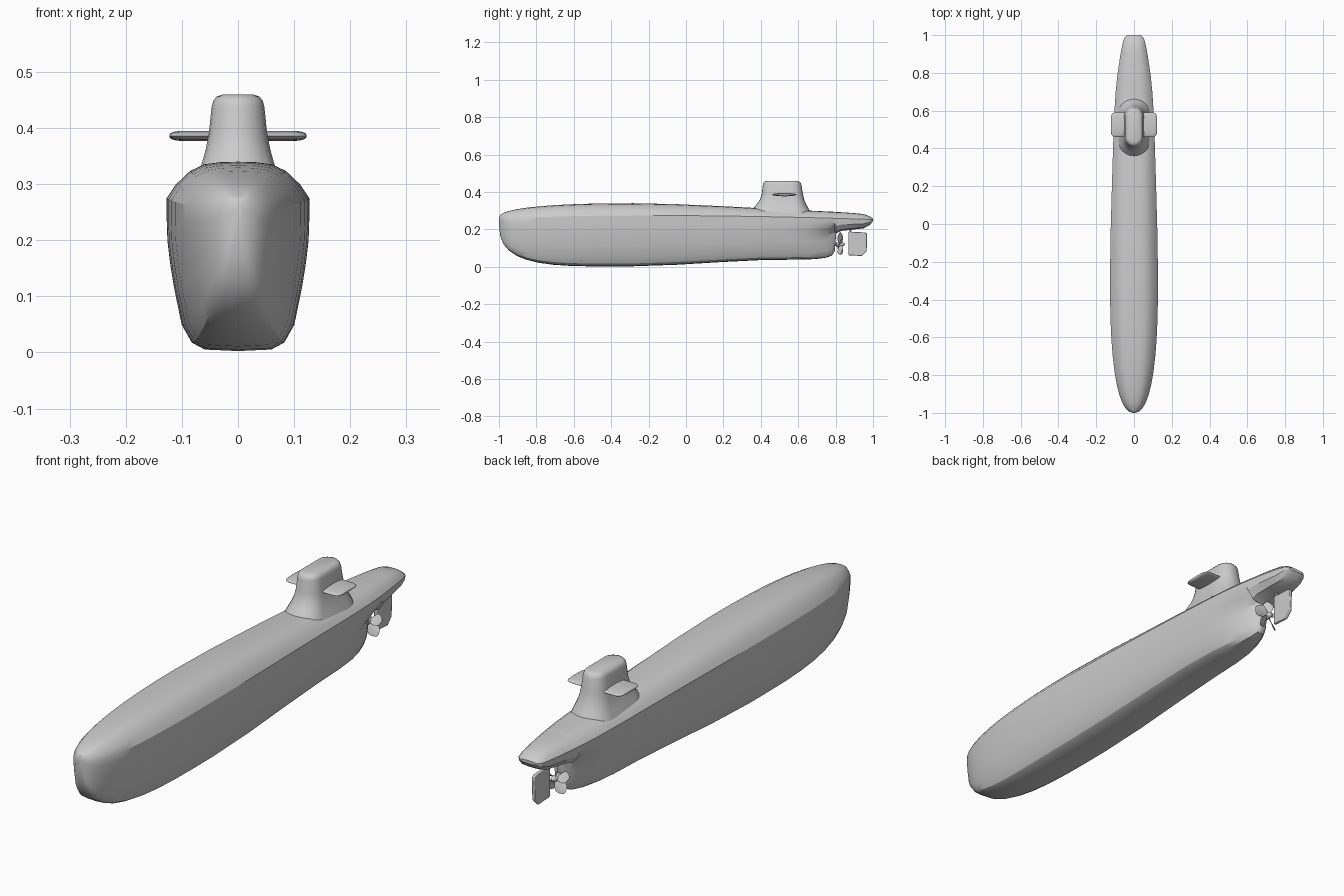
import bpy, bmesh, math
from math import cos, sin, pi
from mathutils import Matrix, Vector

if "Cube" in bpy.data.objects:
    bpy.data.objects.remove(bpy.data.objects["Cube"])


def loft(name, ring_groups, angle=30):
    """Skin each group of equal-sized closed rings, capping both ends."""
    bm = bmesh.new()
    for rings in ring_groups:
        rows = [[bm.verts.new(p) for p in r] for r in rings]
        n = len(rows[0])
        for a, b in zip(rows, rows[1:]):
            for i in range(n):
                j = (i + 1) % n
                bm.faces.new((a[i], a[j], b[j], b[i]))
        bm.faces.new(rows[0])
        bm.faces.new(rows[-1])
    bmesh.ops.recalc_face_normals(bm, faces=bm.faces)
    me = bpy.data.meshes.new(name)
    bm.to_mesh(me)
    bm.free()
    ob = bpy.data.objects.new(name, me)
    bpy.context.collection.objects.link(ob)
    bpy.ops.object.select_all(action='DESELECT')
    ob.select_set(True)
    bpy.context.view_layer.objects.active = ob
    bpy.ops.object.shade_smooth_by_angle(angle=math.radians(angle))
    return ob


# Hull: half section above the deck edge, below it, and under the stern overhang
DECK = [(1, 0), (.87, .38), (.67, .75), (.47, .93), (.24, .99), (0, 1)]
LOWER = [(0, 1), (.47, .99), (.65, .945), (.79, .83), (.9, .58),
         (.955, .42), (.99, .28), (1, .15)]
STERN = [(0, 1), (.1, 1), (.15, 1), (.2, .99), (.25, .985),
         (.3, .98), (.7, .9), (.97, .5)]
MID = -.28  # station of the widest section


def bow_station(s):
    """Rounded bow: s runs from 1 at the stem to 0 at the widest section."""
    edge = .255 + .02 * (1 - s * s)
    full = (1 - s ** 3.5) ** .32
    return (MID - .72 * s, .127 * (1 - s ** 2.6) ** .42,
            edge + .065 * full, edge, edge - .272 * full, 0)


def aft_station(y, w, top, bot, g):
    return y, w, top, .275 - .022 * ((y - MID) / 1.28) ** 2, bot, g


# y, half width, top, bottom, narrowing of the lower tail
AFT = [(-.05, .124, .335, .011, 0), (.2, .117, .324, .026, 0),
       (.4, .111, .313, .036, 0), (.55, .106, .306, .038, .03),
       (.64, .101, .301, .039, .14), (.7, .097, .299, .042, .34),
       (.75, .092, .296, .049, .6), (.78, .089, .295, .06, .82),
       (.795, .087, .294, .082, 1), (.803, .086, .293, .178, 1),
       (.83, .082, .292, .192, 1), (.89, .073, .288, .199, 1),
       (.95, .062, .282, .206, 1), (.985, .052, .269, .225, 1),
       (1, .036, .257, .245, 1)]


def hull_ring(y, w, top, edge, bot, g):
    half = []
    for (f, t), (fs, ts) in zip(LOWER, STERN):
        tt = ts if y > .8 else t
        half.append((w * (f + (fs - f) * g), y, edge - (edge - bot) * tt))
    half += [(w * f, y, edge + (top - edge) * t) for f, t in DECK]
    return half + [(-x, yy, z) for x, yy, z in half[-2:0:-1]]


# stations bunch up towards the stem, where the curvature is strongest
stations = [bow_station(.9995 - (i / 11) ** 2 * .9995) for i in range(12)]
stations += [aft_station(*a) for a in AFT]
loft("hull", [[hull_ring(*s) for s in stations]])


# Conning tower: stacked stadium outlines with a flared foot
def stadium(z, y0, y1, hw, n=10):
    pts = []
    for c, a0 in ((y1 - hw, 0), (y0 + hw, pi)):
        pts += [(hw * cos(a0 + pi * i / n), c + hw * sin(a0 + pi * i / n), z)
                for i in range(n + 1)]
    return pts


TOWER = [(.285, .34, .67, .085), (.312, .358, .655, .074), (.335, .378, .642, .065),
         (.36, .396, .632, .058), (.39, .405, .625, .052), (.438, .411, .617, .047),
         (.449, .414, .613, .044), (.456, .421, .606, .038), (.46, .432, .595, .027)]
loft("conning_tower", [[stadium(*s) for s in TOWER]], 50)


# Dive planes: elliptical sections along the span with rounded tips
def plane_ring(side, a, n=20):
    c, t = .041 + .024 * cos(a), .002 + .007 * cos(a)
    x = .02 if a < 0 else .098 + .024 * sin(a)
    return [(side * x, .526 + c * cos(2 * pi * i / n), .386 + t * sin(2 * pi * i / n))
            for i in range(n)]


loft("dive_planes", [[plane_ring(s, a * pi / 12) for a in (-.01, 0, 1, 2, 3, 4, 5, 6)]
                     for s in (1, -1)], 50)

# Propeller: shaft and hub turned about y, plus five twisted blades
PROP = Vector((0, .825, .12))


def disc(y, r, n=16):
    return [(r * cos(2 * pi * i / n), y, PROP.z + r * sin(2 * pi * i / n)) for i in range(n)]


HUB = [(.77, .008), (.803, .008), (.804, .013), (.835, .012), (.845, .008), (.85, .002)]
loft("propeller_hub", [[disc(*s) for s in HUB]])


def blade_ring(u, spin, n=10):
    """Blade section at fraction u of the radius: chord swells, pitch twists."""
    chord = .004 + .018 * sin(pi * u ** 1.6) + .006 * (1 - u)
    m = (Matrix.Translation(PROP) @ Matrix.Rotation(spin, 4, 'Y')
         @ Matrix.Rotation(.6 + .5 * u, 4, 'Z'))
    return [m @ Vector((.0015 * cos(2 * pi * i / n), chord * sin(2 * pi * i / n), .065 * u))
            for i in range(n)]


loft("propeller_blades", [[blade_ring(.1 + .9 * i / 7, 2 * pi * k / 5) for i in range(8)]
                          for k in range(5)], 50)

# Rudder: thin plate with a cut lower corner, hung on a slim stock
RUDDER = [(.868, .062), (.94, .058), (.966, .085), (.968, .178), (.955, .184), (.868, .188)]
rud = loft("rudder", [[[(x, y, z) for y, z in RUDDER] for x in (-.006, .006)]])
bev = rud.modifiers.new("soft_edges", 'BEVEL')
bev.width, bev.segments = .003, 2
loft("rudder_stock", [[[(.006 * cos(pi * i / 6), .88 + .006 * sin(pi * i / 6), z)
                        for i in range(12)] for z in (.15, .215)]])
